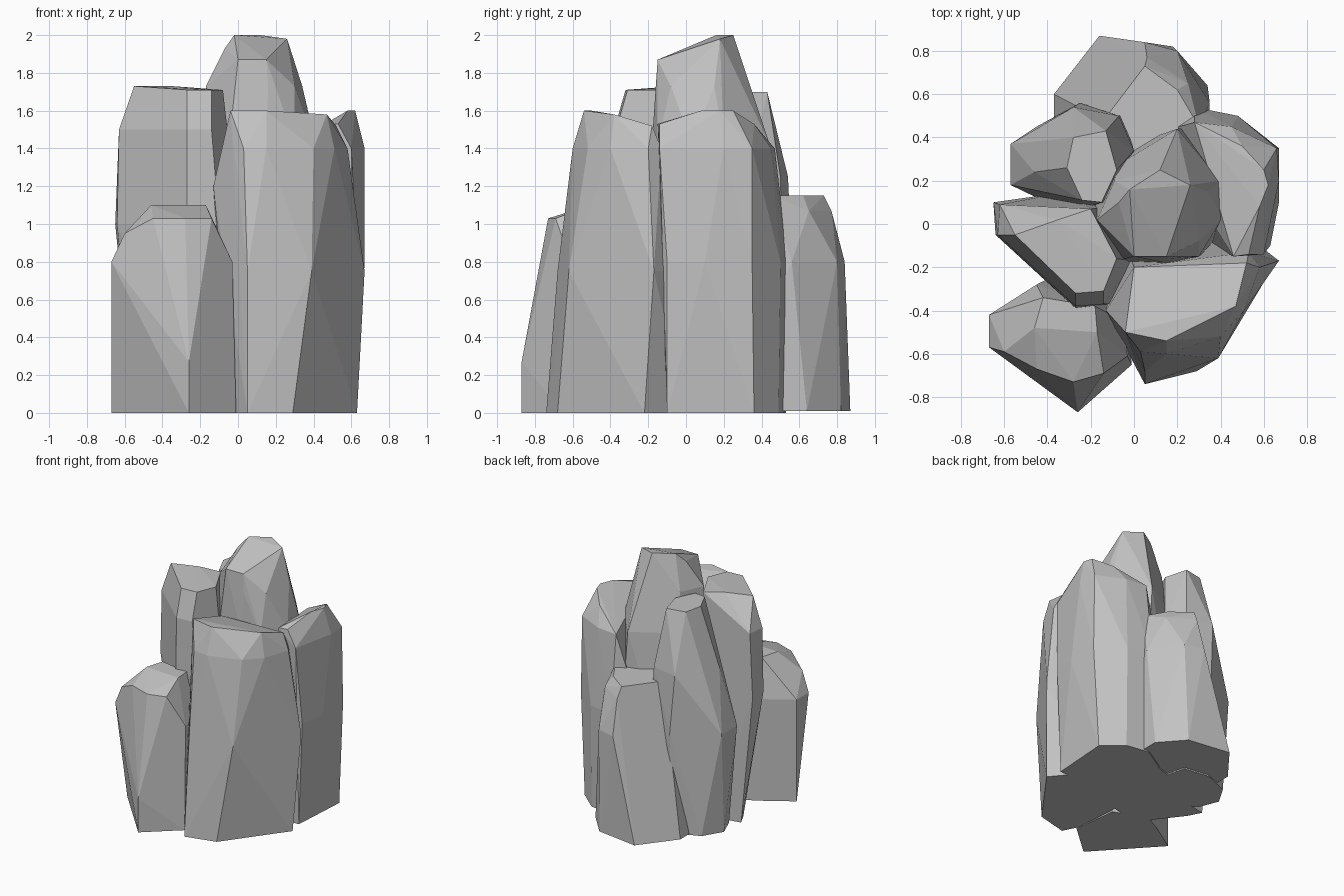
import bpy
import bmesh
import math

default_cube = bpy.data.objects.get("Cube")
if default_cube:
    bpy.data.objects.remove(default_cube, do_unlink=True)

# One plain stone colour for the whole cluster
stone = bpy.data.materials.new("grey_stone")
stone.use_nodes = True
grey = (0.54, 0.54, 0.54, 1.0)
stone.diffuse_color = grey
stone.node_tree.nodes["Principled BSDF"].inputs["Base Color"].default_value = grey
stone.node_tree.nodes["Principled BSDF"].inputs["Roughness"].default_value = 0.9


def rock(name, **rings):
    """Wrap a faceted boulder around outlines; each ring is (height, corner, corner, ...)."""
    bm = bmesh.new()
    for height, *corners in rings.values():
        for x, y in corners:
            bm.verts.new((x, y, height))
    hull = bmesh.ops.convex_hull(bm, input=bm.verts)
    unused = {v for v in hull["geom_interior"] if isinstance(v, bmesh.types.BMVert)}
    bmesh.ops.delete(bm, geom=list(unused), context="VERTS")
    # Merge nearly flat neighbours into larger facets
    bmesh.ops.dissolve_limit(bm, angle_limit=math.radians(3), verts=bm.verts, edges=bm.edges)
    bmesh.ops.recalc_face_normals(bm, faces=bm.faces)
    mesh = bpy.data.meshes.new(name)
    bm.to_mesh(mesh)
    bm.free()
    mesh.materials.append(stone)
    obj = bpy.data.objects.new(name, mesh)
    bpy.context.collection.objects.link(obj)
    return obj


# Short boulder at the front, with a pointed prow
rock("front_short_rock",
     base=(0, (-.67, -.42), (-.45, -.28), (-.3, -.2), (-.05, -.3), (-.01, -.65), (-.26, -.87)),
     prow=(.27, (-.26, -.87)),
     shoulder=(.8, (-.67, -.57), (-.67, -.42), (-.45, -.28), (-.03, -.61), (-.05, -.45)),
     brow=(.95, (-.6, -.59)),
     rim=(1.03, (-.45, -.67), (-.28, -.73), (-.14, -.69)),
     crown=(1.1, (-.46, -.48), (-.17, -.5), (-.18, -.38), (-.42, -.34)))

# Broad boulder at the front, its top dipping towards the back
rock("front_broad_rock",
     base=(0, (-.01, -.62), (.05, -.74), (.29, -.68), (.63, -.22), (.45, 0), (-.05, -.05), (-.02, -.4)),
     waist=(.75, (-.02, -.58), (.05, -.68), (.39, -.62), (.67, -.17), (.58, -.1)),
     cheek=(1.2, (-.13, -.4)),
     shoulder=(1.4, (.03, -.59), (.15, -.6), (.4, -.52), (.51, -.4), (.58, -.2), (.53, -.13)),
     back_rim=(1.52, (.52, -.18), (0, -.2)),
     crown=(1.6, (-.04, -.5), (.15, -.54)),
     low_crown=(1.58, (.47, -.38)))

# Tall slab on the left-hand side, narrower at the foot
rock("side_slab_rock",
     base=(0, (-.5, 0), (-.55, .1), (-.3, .15), (0, .1), (-.02, -.25), (-.26, -.31)),
     waist=(1, (-.64, -.05), (-.65, .1), (-.27, -.39), (-.1, -.37), (0, -.17)),
     shoulder=(1.5, (-.63, -.05), (-.62, .09), (-.27, -.38), (-.14, -.37)),
     crown=(1.73, (-.55, -.05), (-.35, .02)),
     low_crown=(1.71, (-.27, -.32), (-.14, -.31), (-.08, -.16), (-.2, .07)))

# Narrow leaning shard behind the slab
rock("rear_shard_rock",
     base=(0, (-.48, .15), (-.54, .3), (-.45, .45), (-.25, .53), (-.05, .5), (.05, .1), (-.3, .05)),
     waist=(.8, (-.57, .18), (-.57, .37), (-.38, .48), (-.25, .56), (-.05, .51), (-.33, .08)),
     shoulder=(1.25, (-.28, .54), (-.07, .5), (-.46, .24), (0, .34)),
     crown=(1.7, (-.28, .4), (-.13, .43), (-.08, .25), (-.15, .1), (-.24, .11), (-.31, .26)))

# Short boulder at the back, one broad flank leaning inwards
rock("back_short_rock",
     base=(.01, (-.37, .5), (-.37, .6), (-.16, .87), (.18, .82), (.34, .64), (.34, .2), (-.3, .15)),
     waist=(.8, (.05, .84), (.2, .8), (.35, .56)),
     rim=(1.07, (.06, .77), (.25, .65)),
     crown=(1.15, (-.14, .48), (.05, .73), (.2, .62), (.3, .45), (-.1, .3)))

# Tallest boulder in the middle, sloping towards the front
rock("central_peak_rock",
     base=(0, (-.2, -.2), (-.2, .3), (.3, .45), (.4, .2), (.35, -.15)),
     waist=(1.43, (-.18, .02), (-.02, -.16), (.15, -.18), (.3, -.15), (.41, .03), (.4, .2), (.2, .44), (-.08, .27)),
     shoulder=(1.73, (-.17, .02), (-.02, -.15), (.16, -.16), (.3, -.08), (.34, .15), (.16, .34), (-.09, .2)),
     brow=(1.87, (0, -.15), (.15, -.15)),
     temple=(1.93, (-.07, .1)),
     crown=(2, (-.02, .16), (.12, .25)),
     low_crown=(1.98, (.26, .18)))

# Wide boulder on the right-hand side
rock("side_wide_rock",
     base=(0, (.6, -.1), (.63, .36), (.48, .49), (.3, .52), (.1, .4), (.3, -.1)),
     waist=(.8, (.63, -.1), (.67, .1), (.67, .35), (.48, .5), (.28, .54), (.1, .42)),
     shoulder=(1.4, (.6, -.14), (.67, .2), (.66, .35), (.45, .45), (.28, .47)),
     rim=(1.53, (.46, -.15), (.53, -.14), (.5, .36)),
     crown=(1.6, (.58, .08), (.62, .18), (.6, .25)))
